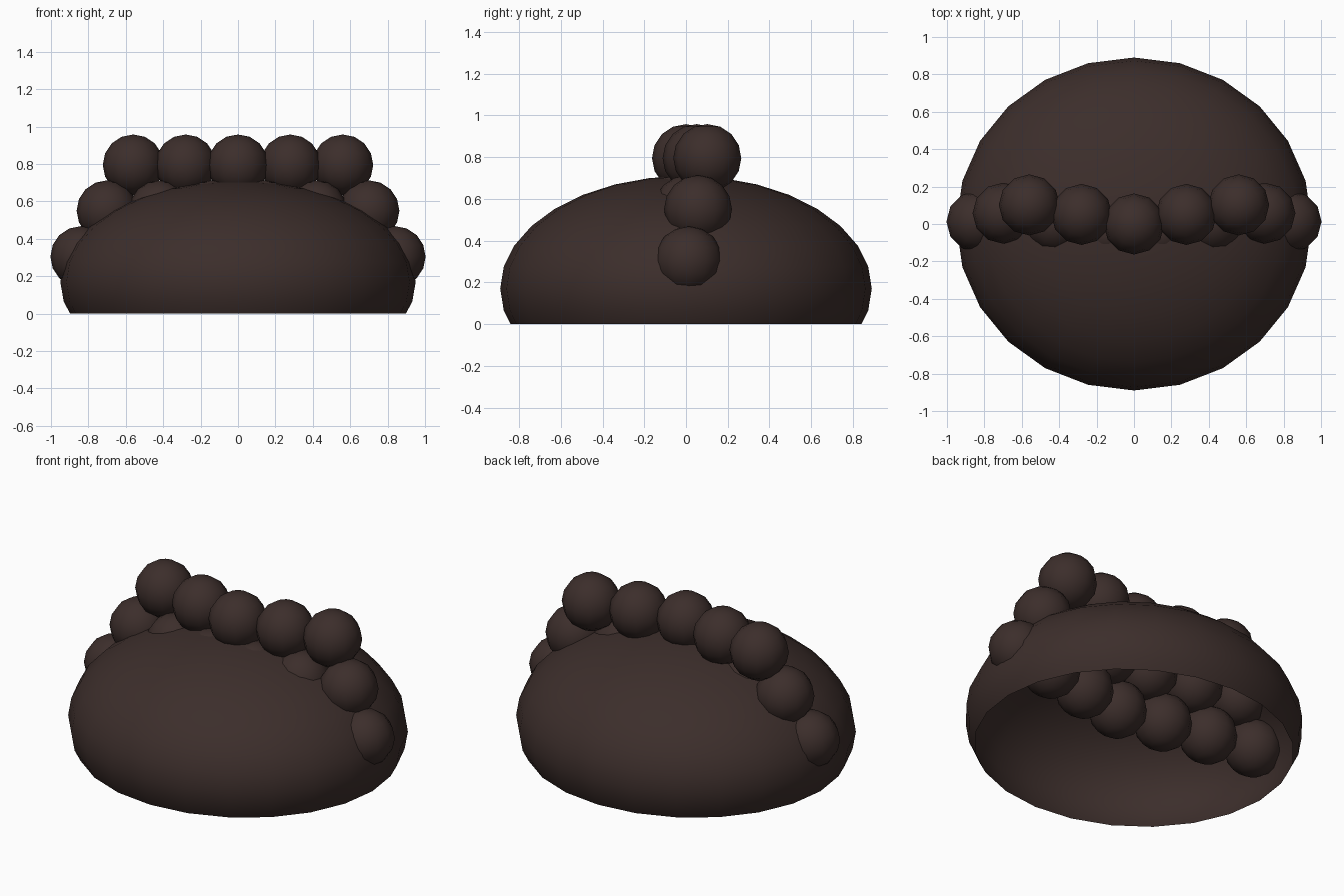
import bpy, bmesh
from mathutils import Matrix, Vector

if "Cube" in bpy.data.objects:
    bpy.data.objects.remove(bpy.data.objects["Cube"])

mat = bpy.data.materials.new("dark_brown")
mat.diffuse_color = (0.045, 0.027, 0.024, 1)
mat.use_nodes = True
mat.node_tree.nodes["Principled BSDF"].inputs["Base Color"].default_value = mat.diffuse_color


def finish(bm, name, location=(0, 0, 0)):
    for f in bm.faces:
        f.smooth = True
    mesh = bpy.data.meshes.new(name)
    bm.to_mesh(mesh)
    bm.free()
    mesh.materials.append(mat)
    obj = bpy.data.objects.new(name, mesh)
    obj.location = location
    bpy.context.collection.objects.link(obj)
    return obj


# Dome: squashed sphere, open where it is cut off at the ground
bm = bmesh.new()
bmesh.ops.create_uvsphere(
    bm, u_segments=24, v_segments=16, radius=1,
    matrix=Matrix.Translation((0, 0, 0.17)) @ Matrix.Diagonal((0.95, 0.89, 0.54, 1)))
bmesh.ops.bisect_plane(bm, geom=bm.verts[:] + bm.edges[:] + bm.faces[:],
                       plane_co=Vector((0, 0, 0)), plane_no=Vector((0, 0, 1)),
                       clear_inner=True)
finish(bm, "dome")

# Rows of beads: (count, height, y of the row's middle), bowed towards the back at both ends
RADIUS, STEP, BOW = 0.163, 0.28, 0.051
rows = [(5, 0.795, 0.0), (6, 0.55, -0.07), (7, 0.305, -0.14)]
for r, (count, z, y0) in enumerate(rows):
    for i in range(count):
        k = i - (count - 1) / 2
        bm = bmesh.new()
        bmesh.ops.create_uvsphere(bm, u_segments=12, v_segments=8, radius=RADIUS)
        finish(bm, f"bead_row{r + 1}_{i + 1}", (k * STEP, y0 + abs(k) * BOW, z))
